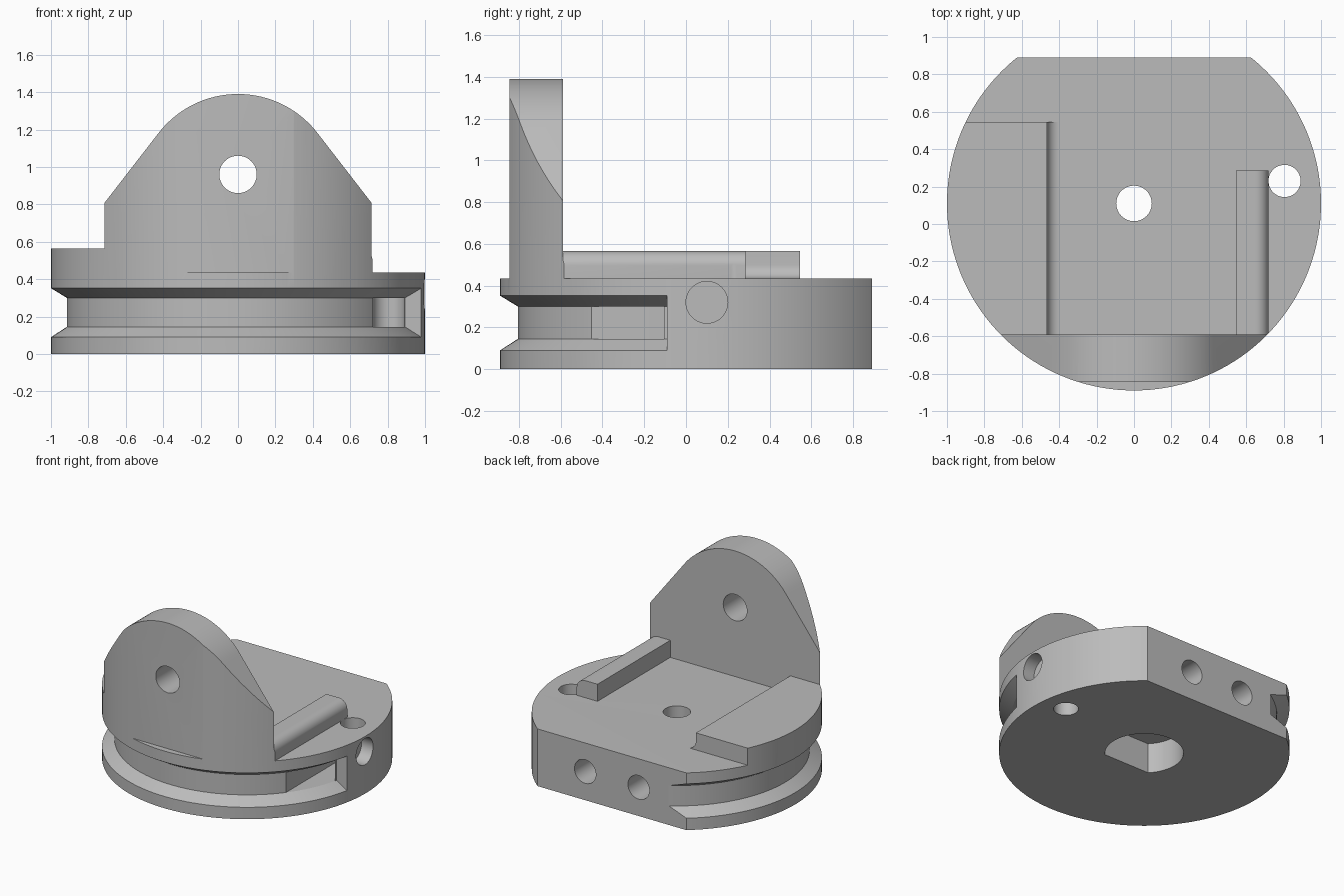
import bpy, bmesh, math

if "Cube" in bpy.data.objects:
    bpy.data.objects.remove(bpy.data.objects["Cube"], do_unlink=True)

CY = 0.11        # disc centre in y
TOP = 0.435      # disc thickness
STEP_Z = 0.565   # top of the raised rails

grey = bpy.data.materials.new("plain grey")
grey.use_nodes = True
grey.diffuse_color = (0.5, 0.5, 0.5, 1)
grey.node_tree.nodes["Principled BSDF"].inputs["Base Color"].default_value = (0.5, 0.5, 0.5, 1)


def arc(cx, cy, r, start, end, n):
    """Points along an arc, both ends included (degrees)."""
    angles = [math.radians(start + (end - start) * i / n) for i in range(n + 1)]
    return [(cx + r * math.cos(a), cy + r * math.sin(a)) for a in angles]


def circle(cx, cy, r, n=48):
    return arc(cx, cy, r, 0, 360, n)[:-1]


def rect(x0, x1, y0, y1):
    return [(x0, y0), (x1, y0), (x1, y1), (x0, y1)]


def finish(name, bm):
    bmesh.ops.recalc_face_normals(bm, faces=bm.faces)
    mesh = bpy.data.meshes.new(name)
    bm.to_mesh(mesh)
    bm.free()
    mesh.materials.append(grey)
    ob = bpy.data.objects.new(name, mesh)
    bpy.context.scene.collection.objects.link(ob)
    return ob


def prism(name, outline, axis, lo, hi):
    """Extrude a flat outline along an axis from lo to hi."""
    place = {"x": lambda a, b, t: (t, a, b),
             "y": lambda a, b, t: (a, t, b),
             "z": lambda a, b, t: (a, b, t)}[axis]
    bm = bmesh.new()
    ends = [[bm.verts.new(place(a, b, t)) for a, b in outline] for t in (lo, hi)]
    for ring in ends:
        bm.faces.new(ring)
    n = len(outline)
    for i in range(n):
        j = (i + 1) % n
        bm.faces.new((ends[0][i], ends[0][j], ends[1][j], ends[1][i]))
    return finish(name, bm)


def groove_ring(name, profile, flat_y, end_deg, n=96):
    """Sweep a profile clockwise from the plane y = flat_y round to end_deg."""
    bm = bmesh.new()
    rings = []
    for i in range(n + 1):
        ring = []
        for r, z in profile:
            start = math.asin((flat_y - CY) / r)
            a = start + (math.radians(end_deg) - start) * i / n
            ring.append(bm.verts.new((r * math.cos(a), CY + r * math.sin(a), z)))
        rings.append(ring)
    m = len(profile)
    for a, b in zip(rings, rings[1:]):
        for k in range(m):
            bm.faces.new((a[k], a[(k + 1) % m], b[(k + 1) % m], b[k]))
    bm.faces.new(rings[0])
    bm.faces.new(rings[-1])
    return finish(name, bm)


def combine(target, tool, operation):
    tool.hide_render = True
    mod = target.modifiers.new("combine", "BOOLEAN")
    mod.operation, mod.object, mod.solver = operation, tool, "EXACT"
    bpy.context.view_layer.objects.active = target
    bpy.ops.object.modifier_apply(modifier=mod.name)
    bpy.data.objects.remove(tool, do_unlink=True)


# Slab with the flat back
body = prism("pulley_bracket", rect(-1.2, 1.2, -1.2, 0.89), "z", 0, TOP)

# Upright lug with rounded top
lug = [(0.72, 0.2), (0.72, 0.8)] + arc(0, 0.853, 0.537, 37.7, 142.3, 40) + [(-0.72, 0.8), (-0.72, 0.2)]
# Wide step with a fillet at its foot
step = [(-1.2, 0.3), (-1.2, STEP_Z), (-0.465, STEP_Z)] + arc(-0.4, 0.5, 0.065, 180, 270, 10) + [(-0.4, 0.3)]
# Narrow rail with a rounded outer edge
rail = [(0.545, 0.3), (0.545, STEP_Z)] + arc(0.65, 0.495, 0.07, 90, 0, 10) + [(0.72, 0.3)]

for part in (prism("lug", lug, "y", -0.845, -0.59),
             prism("wide_step", step, "y", -0.6, 0.545),
             prism("narrow_rail", rail, "y", -0.6, 0.285)):
    combine(body, part, "UNION")

# Trim everything to the round outline
combine(body, prism("round_outline", circle(0, CY, 1, 144), "z", -0.2, 1.7), "INTERSECT")

# Rope groove, rope slot, D-shaped shaft pocket and all holes
groove = [(0.915, 0.145), (1.05, 0.058), (1.05, 0.382), (0.915, 0.3)]
d_shape = arc(0, CY, 0.27, -44.5, 224.5, 48)
cutters = [
    groove_ring("rope_groove", groove, -0.09, -240),
    prism("rope_slot", rect(0.721, 0.889, -0.6, 0.23), "z", 0.145, 0.3),
    prism("rope_hole", circle(0.805, 0.23, 0.086), "z", -0.2, 1),
    prism("shaft_pocket", d_shape, "z", -0.2, 0.23),
    prism("centre_hole", circle(0, CY, 0.095), "z", 0.1, 1),
    prism("lug_hole", circle(0, 0.96, 0.1), "y", -1.2, 0),
    prism("side_hole", circle(0.1, 0.32, 0.1), "x", 0.9, 1.2),
]
for x in (-0.225, 0.225):
    cutters.append(prism("back_hole", circle(x, 0.218, 0.09), "y", 0.5, 1.2))
for cutter in cutters:
    combine(body, cutter, "DIFFERENCE")

bpy.ops.object.select_all(action="DESELECT")
body.select_set(True)
bpy.context.view_layer.objects.active = body
bpy.ops.object.shade_smooth_by_angle(angle=math.radians(30))
